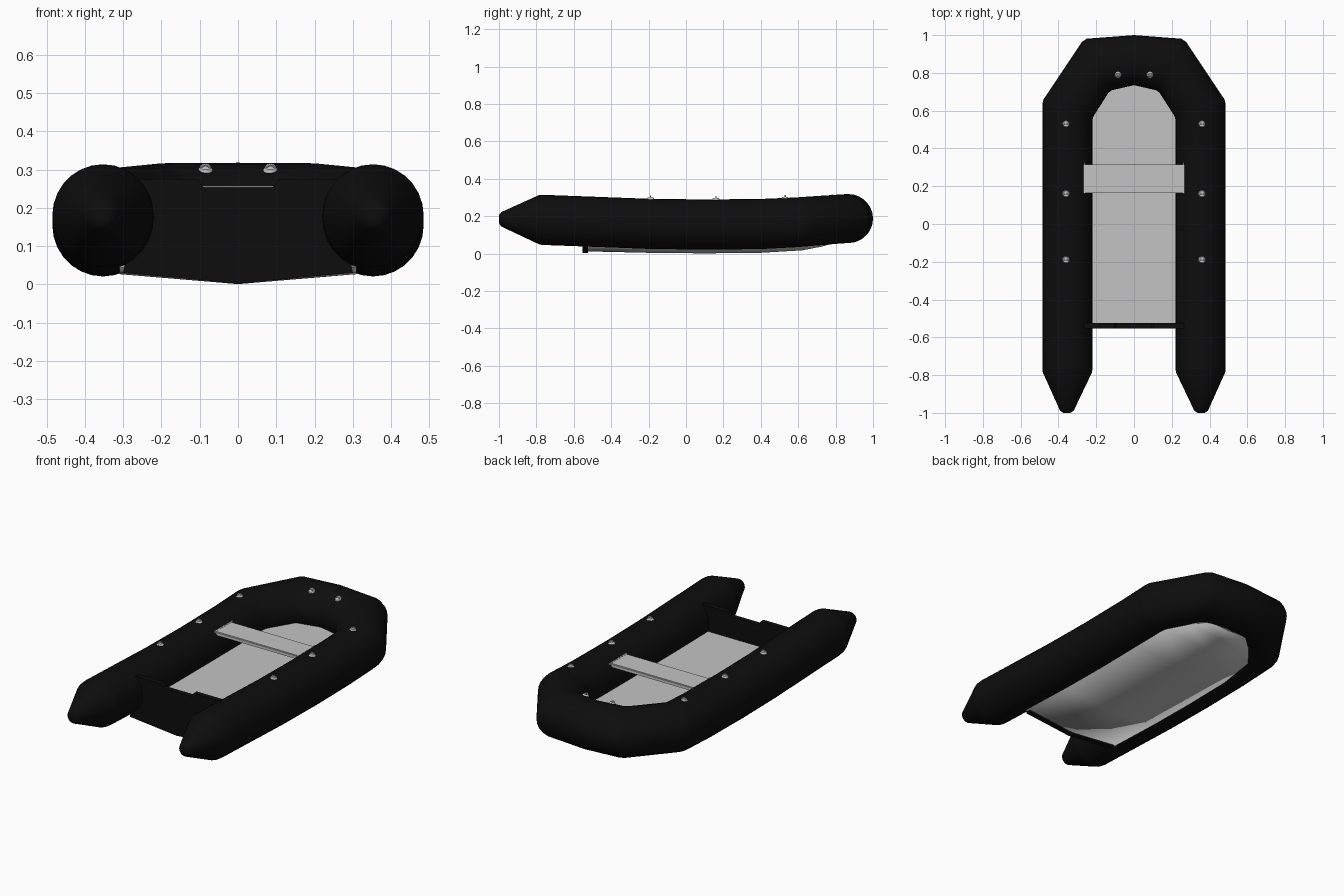
import bpy, bmesh, math
from mathutils import Vector

cube = bpy.data.objects.get("Cube")
if cube:
    bpy.data.objects.remove(cube)


def material(name, rgb):
    m = bpy.data.materials.new(name)
    m.use_nodes = True
    m.diffuse_color = (*rgb, 1)
    m.node_tree.nodes["Principled BSDF"].inputs["Base Color"].default_value = (*rgb, 1)
    return m


RUBBER = material("black rubber", (0.004, 0.004, 0.004))
GREY = material("light grey panel", (0.55, 0.55, 0.55))
METAL = material("pale metal", (0.6, 0.6, 0.6))


def finish(name, bm, mat, smooth=None):
    bmesh.ops.recalc_face_normals(bm, faces=bm.faces)
    mesh = bpy.data.meshes.new(name)
    bm.to_mesh(mesh)
    bm.free()
    mesh.materials.append(mat)
    obj = bpy.data.objects.new(name, mesh)
    bpy.context.collection.objects.link(obj)
    if smooth:
        bpy.ops.object.select_all(action="DESELECT")
        obj.select_set(True)
        bpy.context.view_layer.objects.active = obj
        bpy.ops.object.shade_smooth_by_angle(angle=math.radians(smooth))
    return obj


def loft(bm, rings, closed):
    """Skin a list of equally long point rings."""
    rows = [[bm.verts.new(p) for p in r] for r in rings]
    n = len(rows[0])
    for a, b in zip(rows, rows[1:]):
        for i in range(n if closed else n - 1):
            j = (i + 1) % n
            bm.faces.new((a[i], a[j], b[j], b[i]))
    return rows


def prism(bm, outline, depth):
    """Extrude a closed outline along a vector."""
    face = bm.faces.new([bm.verts.new(p) for p in outline])
    new = bmesh.ops.extrude_face_region(bm, geom=[face])["geom"]
    bmesh.ops.translate(bm, vec=depth, verts=[v for v in new if isinstance(v, bmesh.types.BMVert)])


# Inflated tube: stations of inner xy, outer xy, centre height, half height
half = [
    ((0.336, -1.0), (0.374, -1.0), 0.184, 0.022),
    ((0.318, -0.988), (0.392, -0.988), 0.183, 0.038),
    ((0.308, -0.965), (0.402, -0.965), 0.183, 0.049),
    ((0.222, -0.785), (0.483, -0.785), 0.181, 0.132),
    ((0.220, -0.765), (0.485, -0.765), 0.18, 0.134),
    ((0.220, -0.2), (0.485, -0.2), 0.159, 0.134),
    ((0.220, 0.1), (0.485, 0.1), 0.155, 0.134),
    ((0.220, 0.4), (0.485, 0.4), 0.158, 0.134),
    ((0.220, 0.55), (0.485, 0.635), 0.167, 0.133),
    ((0.215, 0.57), (0.479, 0.66), 0.169, 0.133),
    ((0.135, 0.695), (0.275, 0.965), 0.185, 0.131),
    ((0.118, 0.708), (0.25, 0.981), 0.186, 0.131),
    ((0.0, 0.735), (0.0, 1.0), 0.187, 0.131),
]
stations = half + [((-i[0], i[1]), (-o[0], o[1]), z, r) for i, o, z, r in reversed(half[:-1])]
SIDES = 28
rings = []
for inner, outer, z, r in stations:
    a, b = Vector((*inner, z)), Vector((*outer, z))
    mid, arm = (a + b) / 2, (b - a) / 2
    angles = [2 * math.pi * k / SIDES for k in range(SIDES)]
    rings.append([mid + arm * math.cos(t) + Vector((0, 0, r * math.sin(t))) for t in angles])
bm = bmesh.new()
rows = loft(bm, rings, True)
bm.faces.new(rows[0])
bm.faces.new(rows[-1])
finish("inflated_tube", bm, RUBBER, 40)

# Floor panel, tucked into the tube all round
side = [(0.235, -0.53), (0.235, 0.57), (0.15, 0.72), (0.0, 0.76)]
outline = side + [(-x, y) for x, y in reversed(side[:-1])]
bm = bmesh.new()
prism(bm, [(x, y, 0.115) for x, y in outline], (0, 0, 0.015))
finish("floor_panel", bm, GREY)

# V-shaped hull skin: y, half width, keel height, edge height
hull = [(-0.55, 0.31, 0.012, 0.044), (-0.2, 0.31, 0.004, 0.031), (0.1, 0.31, 0.001, 0.027),
        (0.4, 0.31, 0.004, 0.031), (0.62, 0.29, 0.017, 0.045), (0.73, 0.2, 0.038, 0.06),
        (0.8, 0.12, 0.058, 0.068)]
bm = bmesh.new()
loft(bm, [[(-w, y, e), (0, y, k), (w, y, e)] for y, w, k, e in hull], False)
skin = finish("hull_skin", bm, GREY, 30)
thick = skin.modifiers.new("thickness", "SOLIDIFY")
thick.thickness = 0.008
thick.offset = -1

# Transom board with a shallow motor notch
side = [(0.0, 0.002), (0.3, 0.032), (0.27, 0.16), (0.265, 0.275), (0.105, 0.275), (0.09, 0.253)]
profile = side + [(-x, z) for x, z in reversed(side[1:])]
bm = bmesh.new()
prism(bm, [(x, -0.553, z) for x, z in profile], (0, 0.028, 0))
finish("transom", bm, RUBBER)

# Bench seat with turned-down lips and end brackets
def box(bm, size, centre):
    verts = bmesh.ops.create_cube(bm, size=1)["verts"]
    bmesh.ops.scale(bm, vec=size, verts=verts)
    bmesh.ops.translate(bm, vec=centre, verts=verts)


bm = bmesh.new()
box(bm, (0.53, 0.138, 0.012), (0, 0.24, 0.251))
for y in (0.168, 0.312):
    box(bm, (0.53, 0.006, 0.016), (0, y, 0.246))
for x in (-0.265, 0.265):
    box(bm, (0.012, 0.164, 0.014), (x, 0.243, 0.251))
finish("bench_seat", bm, GREY)


# Rope fittings: a round pad with an upright ring
def fitting(name, x, y, z, tilt):
    bm = bmesh.new()
    pad = bmesh.ops.create_cone(bm, cap_ends=True, segments=12, radius1=0.022, radius2=0.015, depth=0.014)
    bmesh.ops.translate(bm, vec=(0, 0, 0.002), verts=pad["verts"])
    loops = []
    for i in range(13):
        t = 2 * math.pi * i / 12
        loops.append([((0.012 + 0.004 * math.cos(s)) * math.cos(t), 0.004 * math.sin(s),
                       0.004 + (0.012 + 0.004 * math.cos(s)) * math.sin(t))
                      for s in (math.pi * k / 3 for k in range(6))])
    loft(bm, loops, True)
    bmesh.ops.remove_doubles(bm, verts=bm.verts, dist=0.0001)
    obj = finish(name, bm, METAL, 40)
    obj.location = (x, y, z)
    obj.rotation_euler = tilt


for label, s in (("left", 1), ("right", -1)):
    for place, y, z in (("fore", 0.53, 0.294), ("middle", 0.16, 0.288), ("aft", -0.19, 0.291)):
        fitting(f"{label}_{place}_fitting", s * 0.36, y, z, (0, s * 0.05, 0))
    fitting(f"{label}_bow_fitting", s * 0.085, 0.79, 0.299, (0.5, 0, 0))
